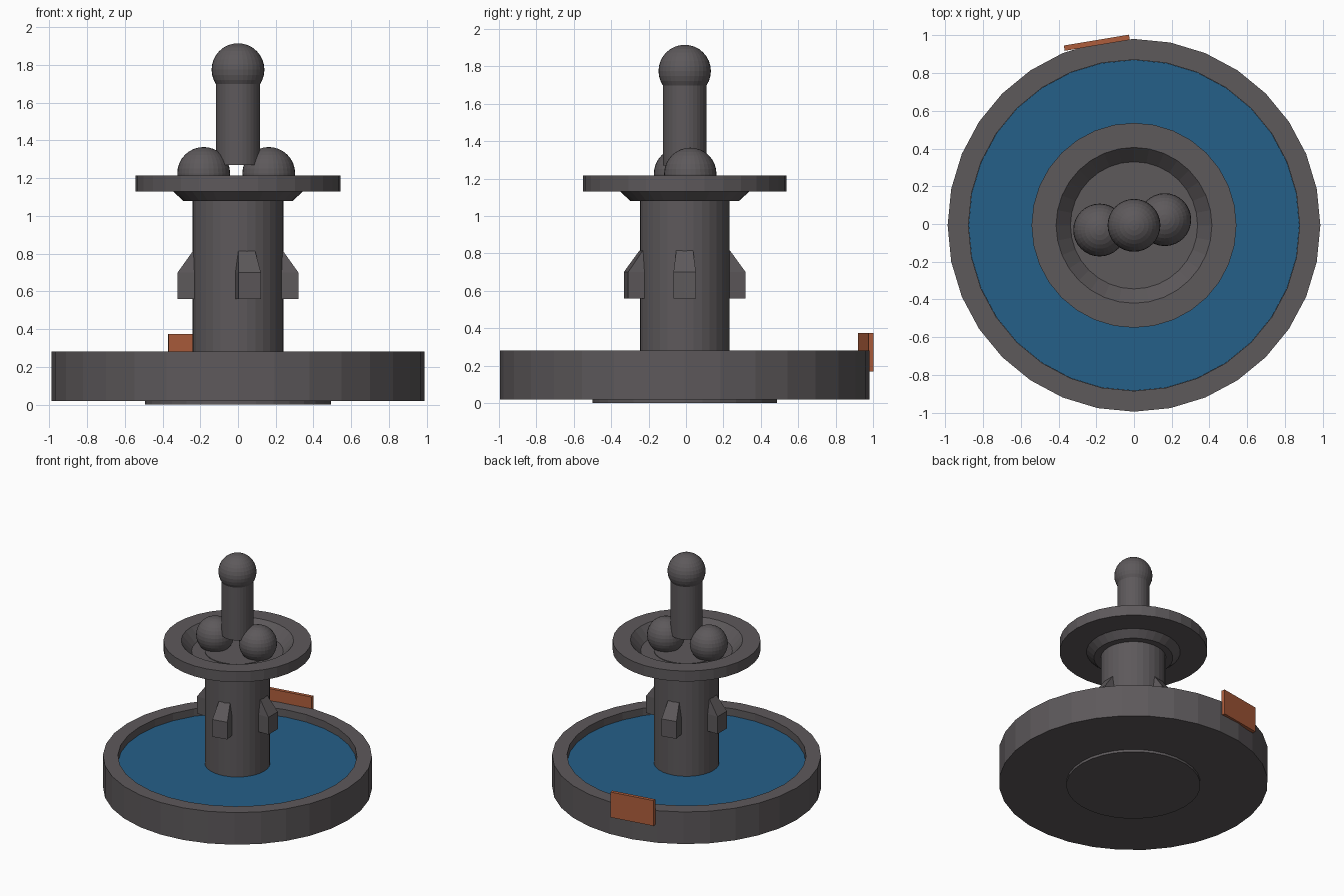
import bpy, bmesh, math
from mathutils import Matrix, Vector

if "Cube" in bpy.data.objects:
    bpy.data.objects.remove(bpy.data.objects["Cube"])

CY = -0.007   # fountain axis sits slightly forward of the origin
SIDES = 32


def material(name, rgb):
    m = bpy.data.materials.new(name)
    m.diffuse_color = (*rgb, 1)
    m.use_nodes = True
    m.node_tree.nodes["Principled BSDF"].inputs["Base Color"].default_value = m.diffuse_color
    return m


STONE = material("dark_grey_stone", (0.11, 0.10, 0.105))
WATER = material("blue_water", (0.018, 0.115, 0.25))
RUST = material("rust_orange", (0.42, 0.11, 0.045))


def finish(name, bm, mat, matrix=Matrix()):
    bmesh.ops.recalc_face_normals(bm, faces=bm.faces)
    bm.transform(matrix)
    me = bpy.data.meshes.new(name)
    bm.to_mesh(me)
    bm.free()
    me.materials.append(mat)
    ob = bpy.data.objects.new(name, me)
    bpy.context.collection.objects.link(ob)
    return ob


def lathe(name, profile, mat):
    """Turn an (r, z) profile round the axis and cap both ends."""
    bm = bmesh.new()
    rings = []
    for r, z in profile:
        rings.append([bm.verts.new((r * math.cos(2 * math.pi * i / SIDES),
                                    r * math.sin(2 * math.pi * i / SIDES), z))
                      for i in range(SIDES)])
    for a, b in zip(rings, rings[1:]):
        for i in range(SIDES):
            j = (i + 1) % SIDES
            bm.faces.new((a[i], a[j], b[j], b[i]))
    bm.faces.new(rings[0])
    bm.faces.new(rings[-1])
    return finish(name, bm, mat, Matrix.Translation((0, CY, 0)))


def ball(name, x, y, z, r):
    bm = bmesh.new()
    bmesh.ops.create_uvsphere(bm, u_segments=32, v_segments=16, radius=r)
    return finish(name, bm, STONE, Matrix.Translation((x, y + CY, z)))


# Lower basin on its foot, with water inside
lathe("foot", [(0.493, 0), (0.493, 0.03)], STONE)
lathe("basin", [(0.988, 0.02), (0.988, 0.28), (0.878, 0.28), (0.878, 0.10)], STONE) \
    .data.polygons[0].use_smooth = False
bpy.data.objects["basin"].data.update()
lathe("water", [(0.877, 0.19), (0.877, 0.22)], WATER)

# Column and upper bowl
lathe("column", [(0.24, 0.20), (0.24, 1.135)], STONE)
lathe("upper_bowl", [(0.29, 1.08), (0.345, 1.13), (0.543, 1.13), (0.543, 1.215),
                     (0.413, 1.215), (0.337, 1.13)], STONE)

# Finial tube and balls
lathe("finial_tube", [(0.117, 1.27), (0.117, 1.72)], STONE)
ball("finial_ball", 0, 0, 1.775, 0.14)
ball("left_ball", -0.182, -0.025, 1.225, 0.14)
ball("right_ball", 0.163, 0.03, 1.225, 0.14)


def spout(name, azimuth):
    """Wedge on the column: upright face below, sloping back and narrowing above."""
    bm = bmesh.new()
    sections = [(0.20, 0.32, 0.06, 0.56), (0.20, 0.32, 0.06, 0.70), (0.20, 0.238, 0.045, 0.815)]
    rings = [[bm.verts.new(p) for p in ((r0, -w, z), (r1, -w, z), (r1, w, z), (r0, w, z))]
             for r0, r1, w, z in sections]
    for a, b in zip(rings, rings[1:]):
        for i in range(4):
            j = (i + 1) % 4
            bm.faces.new((a[i], a[j], b[j], b[i]))
    bm.faces.new(rings[0])
    bm.faces.new(rings[-1])
    finish(name, bm, STONE, Matrix.Translation((0, CY, 0))
           @ Matrix.Rotation(math.radians(azimuth), 4, 'Z'))


for name, az in (("front_spout", -78.75), ("right_spout", 0),
                 ("back_spout", 101.25), ("left_spout", 180)):
    spout(name, az)

# Plaque on the rear facet of the basin
bm = bmesh.new()
bmesh.ops.create_cube(bm, size=1, matrix=Matrix.Diagonal((0.35, 0.028, 0.205, 1)))
finish("plaque", bm, RUST, Matrix.Translation((-0.197, 0.961, 0.272))
       @ Matrix.Rotation(math.radians(9.5), 4, 'Z'))
